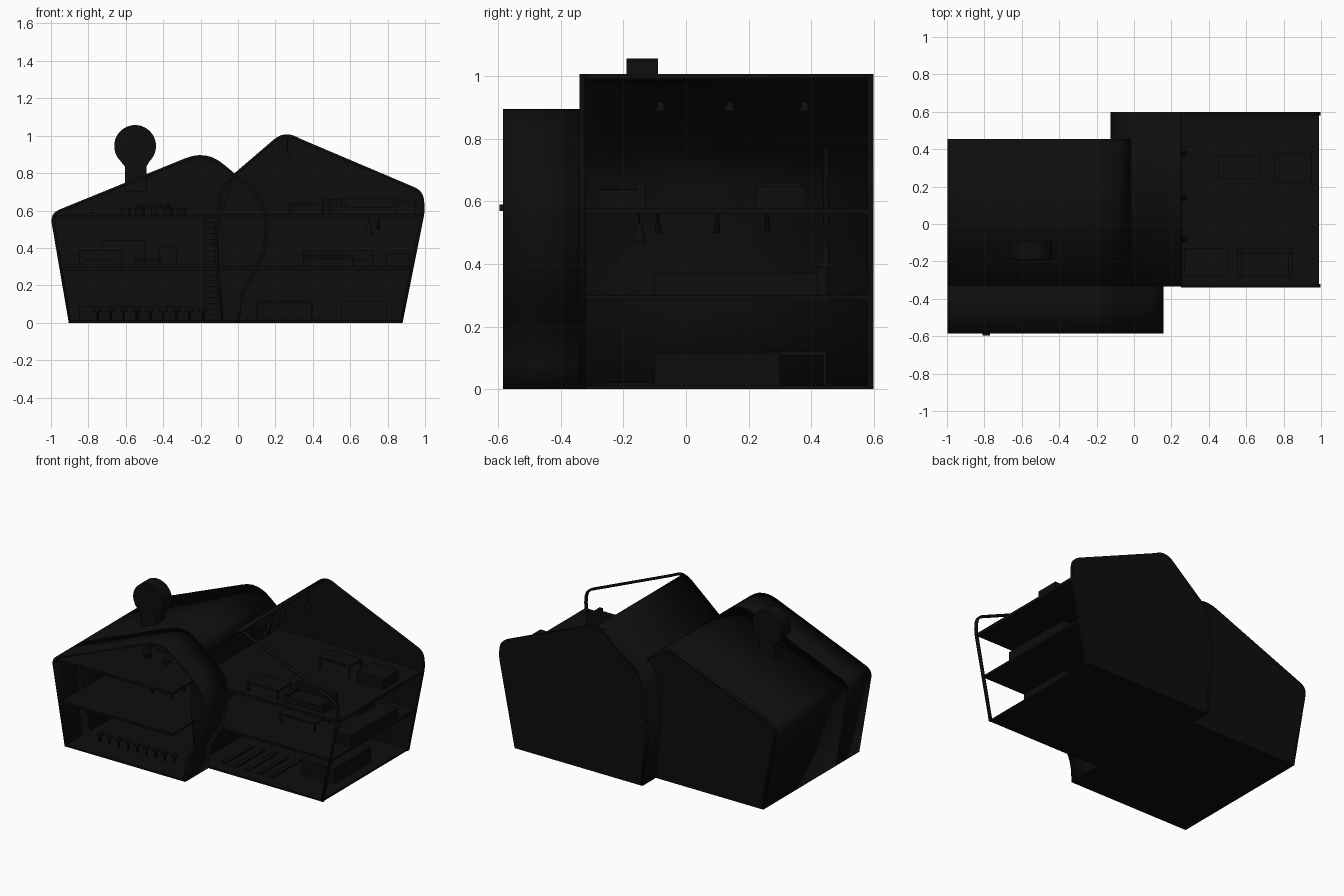
import bpy, bmesh, math
from mathutils import Vector

if "Cube" in bpy.data.objects:
    bpy.data.objects.remove(bpy.data.objects["Cube"])

black = bpy.data.materials.new("black")
black.diffuse_color = (0.004, 0.004, 0.004, 1)
black.use_nodes = True
black.node_tree.nodes["Principled BSDF"].inputs["Base Color"].default_value = black.diffuse_color


def finish(name, bm):
    bmesh.ops.recalc_face_normals(bm, faces=bm.faces)
    return link(name, bm)


def link(name, bm):
    me = bpy.data.meshes.new(name)
    bm.to_mesh(me)
    bm.free()
    ob = bpy.data.objects.new(name, me)
    me.materials.append(black)
    bpy.context.collection.objects.link(ob)
    return ob


def smooth(ob):
    bpy.ops.object.select_all(action='DESELECT')
    ob.select_set(True)
    bpy.context.view_layer.objects.active = ob
    bpy.ops.object.shade_smooth_by_angle(angle=math.radians(35))


def fillet(pts, radii, n=6):
    """Round the inner corners of an open path with quadratic arcs."""
    out = [Vector(pts[0])]
    for i in range(1, len(pts) - 1):
        a, b, c = (Vector(p) for p in pts[i - 1:i + 2])
        r = radii[i - 1]
        s, e = b + (a - b).normalized() * r, b + (c - b).normalized() * r
        for k in range(n + 1):
            t = k / n
            out.append(s * (1 - t) ** 2 + b * 2 * t * (1 - t) + e * t * t)
    return out + [Vector(pts[-1])]


def shell(name, path, y0, y1, t=0.015):
    """Bent wall and roof sheet, thickened inwards."""
    bm = bmesh.new()
    rows = [[bm.verts.new((p[0], y, p[1])) for y in (y0, y1)] for p in path]
    for a, b in zip(rows, rows[1:]):
        bm.faces.new((a[0], b[0], b[1], a[1]))
    ob = link(name, bm)
    m = ob.modifiers.new("thickness", 'SOLIDIFY')
    m.thickness, m.offset, m.use_even_offset = t, -1, True
    smooth(ob)
    return ob


def panel(name, path, y0, y1):
    """Solid outline in the xz plane extruded along y."""
    bm = bmesh.new()
    f = bm.faces.new([bm.verts.new((p[0], y0, p[1])) for p in path])
    g = bmesh.ops.extrude_face_region(bm, geom=[f])
    vs = [v for v in g['geom'] if isinstance(v, bmesh.types.BMVert)]
    bmesh.ops.translate(bm, vec=(0, y1 - y0, 0), verts=vs)
    return finish(name, bm)


def box(name, x0, x1, y0, y1, z0, z1):
    return panel(name, [(x0, z0), (x1, z0), (x1, z1), (x0, z1)], y0, y1)


def round_part(name, x, y, z0, z1, r0, r1, n=16):
    bm = bmesh.new()
    bmesh.ops.create_cone(bm, cap_ends=True, segments=n, radius1=r0, radius2=r1, depth=z1 - z0)
    bmesh.ops.translate(bm, vec=(x, y, (z0 + z1) / 2), verts=bm.verts)
    smooth(finish(name, bm))


def table(name, x0, x1, y0, y1, z0, z1, leg=0.01):
    box(name + "_top", x0, x1, y0, y1, z1 - 0.012, z1)
    for x in (x0, x1 - leg):
        for y in (y0, y1 - leg):
            box(name + "_leg", x, x + leg, y, y + leg, z0, z1 - 0.012)


def sofa(name, x0, x1, y0, y1, z):
    box(name + "_seat", x0, x1, y0, y1, z, z + 0.04)
    box(name + "_back", x0, x1, y1 - 0.03, y1, z + 0.04, z + 0.09)
    for x in (x0, x1 - 0.025):
        box(name + "_arm", x, x + 0.025, y0, y1 - 0.03, z + 0.04, z + 0.06)


# Left house: bent shell, open at the front, closed at the back
left_roof = fillet([(-0.905, 0), (-1.005, 0.585), (-0.17, 0.925), (-0.02, 0.8)],
                   [0.055, 0.12])
left_bulge = fillet([(-0.02, 0.8), (0.165, 0.65), (0.15, 0.36), (0.02, 0.15), (0.01, 0)],
                    [0.13, 0.11, 0.07])
shell("left_house_front_shell", left_roof + left_bulge[1:], -0.585, -0.33)
shell("left_house_rear_shell", left_roof, -0.33, 0.455)
panel("left_house_back_wall", left_roof + [Vector((-0.11, 0.5)), Vector((-0.09, 0))], 0.44, 0.455)
box("left_ground_floor", -0.905, 0.01, -0.585, 0.455, 0, 0.012)
box("left_middle_floor", -0.945, -0.1, -0.57, 0.45, 0.28, 0.295)
box("left_attic_floor", -0.99, -0.1, -0.57, 0.45, 0.56, 0.575)
box("front_catch", -0.81, -0.77, -0.596, -0.58, 0.57, 0.59)

# Chimney with a round head
neck = [(-0.605, 0.7), (-0.49, 0.7), (-0.49, 0.835)]
head = [(-0.55 + 0.112 * math.cos(math.radians(a)), 0.945 + 0.112 * math.sin(math.radians(a)))
        for a in range(-45, 226, 10)]
panel("chimney", neck + head + [(-0.605, 0.835)], -0.19, -0.09)

# Right house: left wall and half roof, full back wall, open right side
right_left = fillet([(-0.09, 0), (-0.13, 0.42), (-0.1, 0.73), (0.25, 1.03), (0.33, 0.985)],
                    [0.1, 0.08, 0.08])
right_rim = fillet([(0.33, 0.985), (0.99, 0.705), (1.0, 0.6), (0.88, 0)], [0.05, 0.04])
shell("right_house_wall_and_roof", right_left[:-4], -0.335, 0.6)
panel("right_house_back_wall", right_left + right_rim[1:], 0.58, 0.6)
shell("front_rim", right_left[-5:] + right_rim[1:], -0.34, -0.322, 0.014)
box("right_ground_floor", -0.09, 0.875, -0.335, 0.59, 0, 0.012)
box("right_middle_floor", -0.11, 0.935, -0.325, 0.59, 0.285, 0.3)
box("right_attic_floor", -0.11, 0.99, -0.325, 0.59, 0.56, 0.578)

# Stairs beside the party wall
for z0 in (0.012, 0.295):
    for i in range(9):
        z = z0 + 0.03 * i
        box("stair_step", -0.18, -0.11, 0.2 - 0.045 * i, 0.25 - 0.045 * i, z, z + 0.03)

# Left house furniture
for i in range(9):
    x = -0.75 + 0.07 * i
    round_part("stool_leg", x, -0.42, 0.012, 0.06, 0.007, 0.007, 8)
    round_part("stool_seat", x, -0.42, 0.06, 0.075, 0.022, 0.022, 12)
box("counter_left", -0.85, -0.25, 0.3, 0.42, 0.012, 0.09)
box("cabinet", -0.42, -0.33, 0.3, 0.43, 0.295, 0.41)
box("sideboard", -0.73, -0.5, 0.36, 0.43, 0.295, 0.44)
sofa("left_sofa", -0.85, -0.62, 0.0, 0.12, 0.295)
table("left_table", -0.55, -0.4, -0.15, 0.0, 0.295, 0.34)
round_part("round_table_leg", -0.45, -0.1, 0.575, 0.615, 0.015, 0.015)
round_part("round_table_top", -0.45, -0.1, 0.615, 0.63, 0.09, 0.09, 24)
for k in range(6):
    a = k * math.pi / 3
    round_part("attic_stool", -0.45 + 0.15 * math.cos(a), -0.1 + 0.15 * math.sin(a),
               0.575, 0.61, 0.022, 0.028, 12)

# Right house furniture, attic level
sofa("attic_sofa", 0.55, 0.85, -0.28, -0.13, 0.578)
table("attic_desk", 0.27, 0.5, -0.28, -0.13, 0.578, 0.64)
table("attic_table", 0.45, 0.68, 0.24, 0.37, 0.578, 0.66)
box("attic_chest", 0.75, 0.95, 0.22, 0.38, 0.578, 0.65)
for y in (-0.08, 0.14, 0.38):
    round_part("roof_lamp", 0.265, y, 0.89, 0.92, 0.018, 0.008, 12)
    round_part("lamp_cord", 0.265, y, 0.91, 0.99, 0.003, 0.003, 6)

# Right house furniture, middle level
sofa("middle_sofa", 0.35, 0.72, 0.3, 0.45, 0.3)
box("low_cabinet", 0.79, 0.92, -0.1, 0.42, 0.3, 0.37)
table("middle_table", 0.35, 0.62, -0.05, 0.12, 0.3, 0.36)
for y in (-0.09, 0.1, 0.26):
    round_part("ceiling_light", 0.75, y, 0.5, 0.56, 0.01, 0.005, 10)
round_part("hanging_bag", 0.7, -0.15, 0.47, 0.53, 0.022, 0.008, 14)
round_part("hanging_cord", 0.7, -0.15, 0.53, 0.56, 0.003, 0.003, 6)

# Right house furniture, ground level
box("bench", 0.55, 0.8, -0.1, 0.3, 0.012, 0.115)
for i in range(5):
    x = 0.05 + 0.09 * i
    box("floor_slat", x, x + 0.03, -0.25, 0.05, 0.012, 0.022)
table("ground_table", 0.1, 0.4, 0.25, 0.45, 0.012, 0.12)
